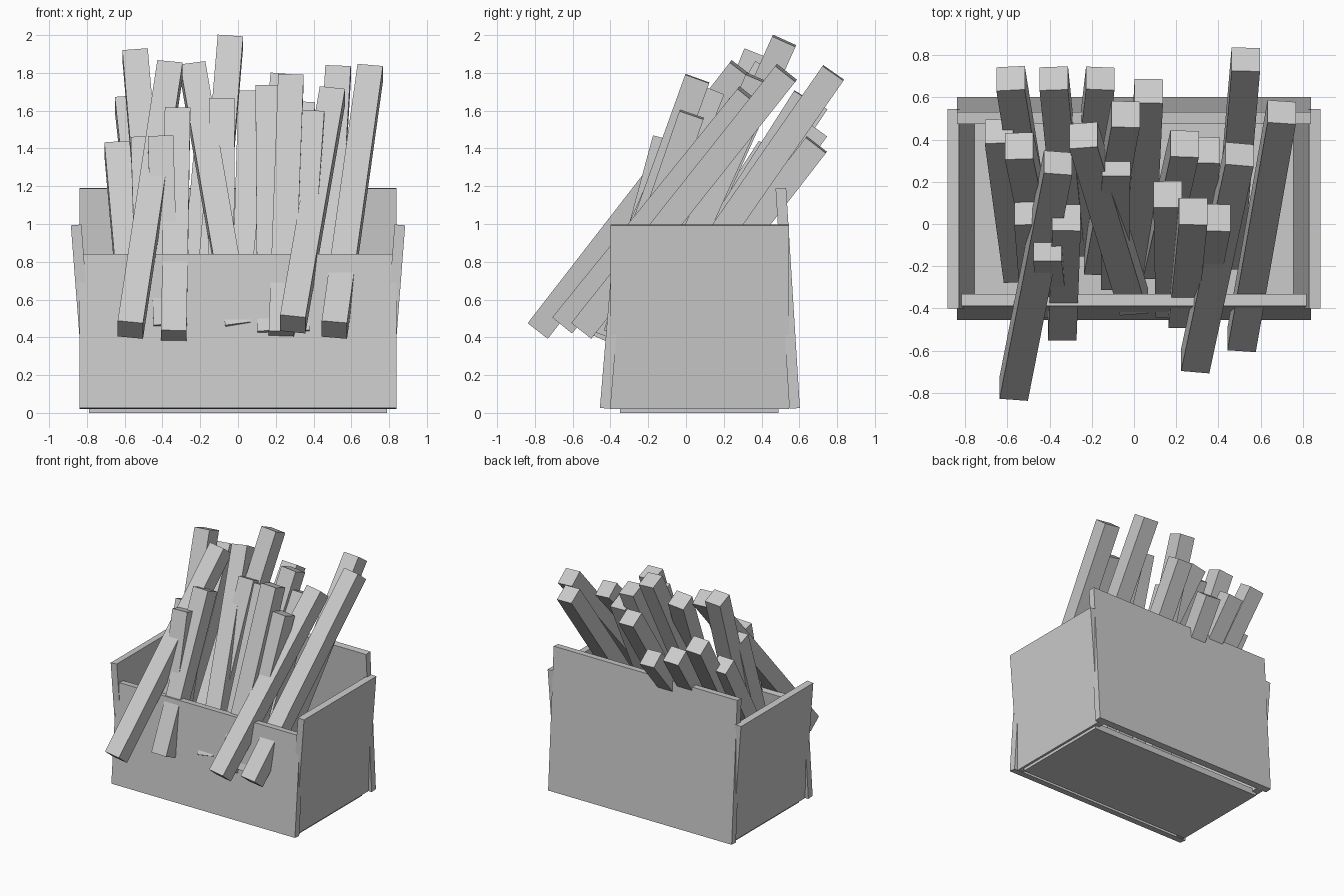
import bpy
from mathutils import Vector, Matrix


def mesh_object(name, verts, faces):
    me = bpy.data.meshes.new(name)
    me.from_pydata(verts, [], faces)
    me.update()
    ob = bpy.data.objects.new(name, me)
    bpy.context.collection.objects.link(ob)
    return ob


def beam(name, bottom, top, width, depth):
    """Rectangular bar between two end centres; width runs near x, depth near y."""
    a, b = Vector(bottom), Vector(top)
    d = (b - a).normalized()
    u = Vector((1, 0, 0))
    u = (u - d * u.dot(d)).normalized()
    v = d.cross(u)
    verts = [p + u * sx * width / 2 + v * sy * depth / 2
             for p in (a, b) for sx, sy in ((-1, -1), (1, -1), (1, 1), (-1, 1))]
    faces = [(3, 2, 1, 0), (4, 5, 6, 7)]
    faces += [(i, (i + 1) % 4, (i + 1) % 4 + 4, i + 4) for i in range(4)]
    return mesh_object(name, verts, faces)


# Open box: floor, leaning front and back, flared sides
T = 0.056
beam("box_floor", (0, 0.07, 0), (0, 0.07, 0.05), 1.58, 0.84)
beam("box_front", (0, -0.428, 0.024), (0, -0.36, 0.84), 1.68, T)
beam("box_back", (0, 0.575, 0.024), (0, 0.502, 1.19), 1.68, T)
for name, s in (("box_left", -1), ("box_right", 1)):
    beam(name, (s * 0.782, 0.072, 0.024), (s * 0.857, 0.072, 0.995), T, 0.945)

# Square sticks: (bottom centre, top centre)
sticks = [
    ((-0.57, -0.78, 0.44), (-0.36, 0.29, 1.82)),
    ((0.29, -0.65, 0.47), (0.50, 0.33, 1.68)),
    ((0.51, -0.55, 0.44), (0.70, 0.53, 1.80)),
    ((-0.34, -0.49, 0.41), (-0.32, 0.03, 1.59)),
    ((-0.38, -0.38, 0.45), (-0.41, -0.11, 1.45)),
    ((0.00, -0.37, 0.44), (-0.24, 0.42, 1.82)),
    ((-0.17, -0.18, 0.42), (-0.04, 0.52, 1.97)),
    ((-0.09, -0.25, 0.40), (-0.085, 0.29, 1.64)),
    ((-0.25, -0.10, 0.40), (-0.16, 0.69, 1.42)),
    ((0.03, -0.18, 0.40), (0.07, 0.63, 1.67)),
    ((0.17, -0.38, 0.41), (0.16, 0.14, 1.71)),
    ((0.23, -0.43, 0.41), (0.28, 0.06, 1.77)),
    ((0.11, -0.20, 0.40), (0.24, 0.38, 1.77)),
    ((0.31, -0.37, 0.42), (0.39, 0.03, 1.58)),
    ((0.30, -0.20, 0.40), (0.34, 0.35, 1.62)),
    ((0.45, -0.16, 0.45), (0.53, 0.78, 1.80)),
    ((-0.30, -0.10, 0.40), (-0.38, 0.69, 1.50)),
    ((-0.45, -0.15, 0.40), (-0.585, 0.69, 1.64)),
    ((-0.42, -0.22, 0.45), (-0.545, 0.37, 1.90)),
    ((-0.55, -0.22, 0.38), (-0.64, 0.44, 1.40)),
    ((-0.47, -0.32, 0.40), (-0.50, 0.06, 1.44)),
]
for i, (lo, hi) in enumerate(sticks, 1):
    beam(f"stick_{i:02d}", lo, hi, 0.135, 0.135)
